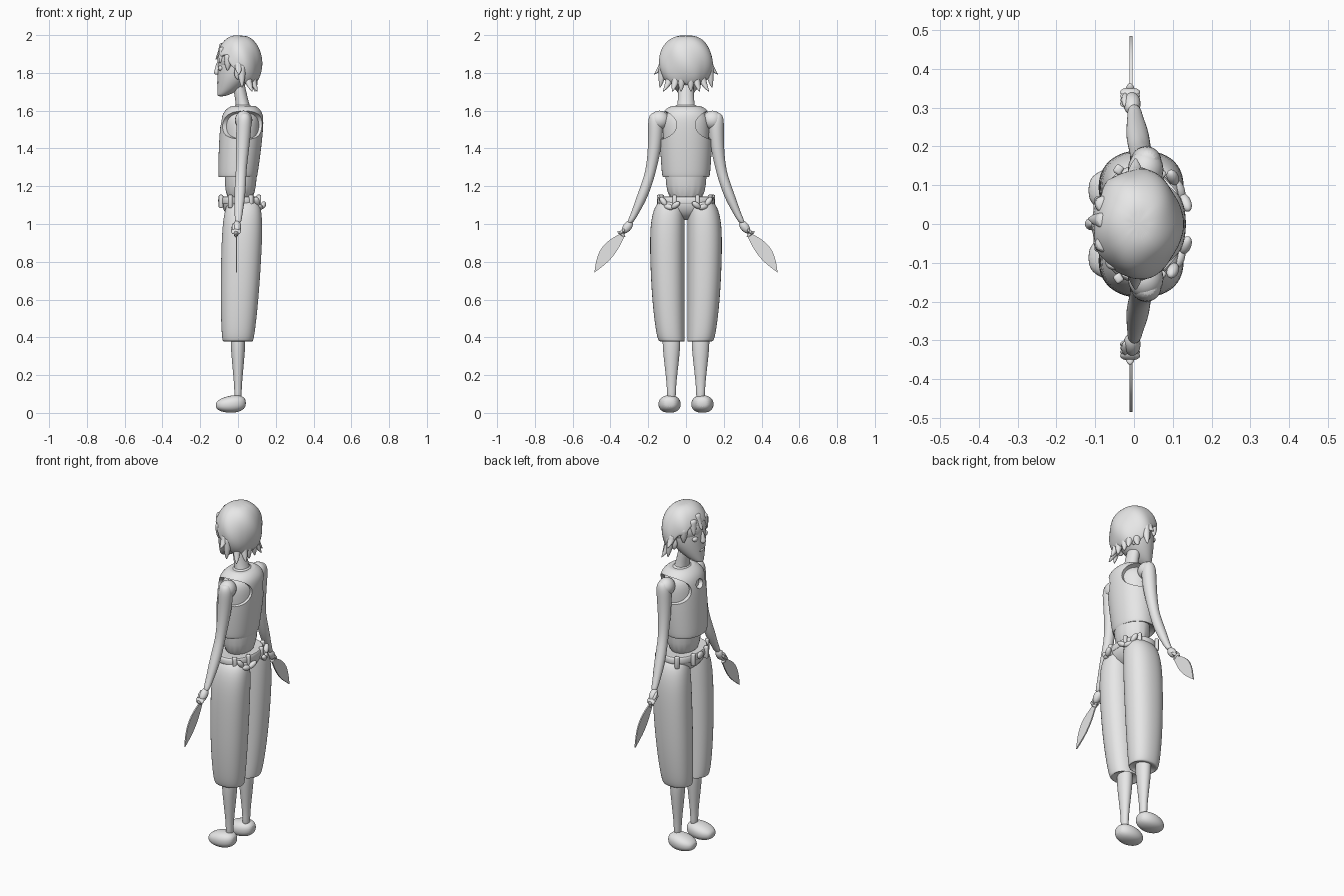
import bpy, bmesh
from math import sin, cos, pi, radians
from mathutils import Vector, Matrix

default_cube = bpy.data.objects.get("Cube")
if default_cube:
    bpy.data.objects.remove(default_cube)

GREY = (.8, .8, .8, 1)
clay = bpy.data.materials.new("plain grey")
clay.use_nodes = True
clay.diffuse_color = GREY
clay.node_tree.nodes["Principled BSDF"].inputs["Base Color"].default_value = GREY


def shade(ob):
    bpy.ops.object.select_all(action='DESELECT')
    ob.select_set(True)
    bpy.context.view_layer.objects.active = ob
    bpy.ops.object.shade_smooth_by_angle(angle=radians(50))


def finish(name, bm, subsurf=0, mirror=False):
    """Turn a bmesh into a shaded object, optionally subdivided and mirrored across y."""
    bmesh.ops.recalc_face_normals(bm, faces=bm.faces)
    mesh = bpy.data.meshes.new(name)
    bm.to_mesh(mesh)
    bm.free()
    mesh.materials.append(clay)
    ob = bpy.data.objects.new(name, mesh)
    bpy.context.scene.collection.objects.link(ob)
    shade(ob)
    if subsurf:
        modifier = ob.modifiers.new("smooth", 'SUBSURF')
        modifier.levels = modifier.render_levels = subsurf
    if mirror:
        modifier = ob.modifiers.new("mirror", 'MIRROR')
        modifier.use_axis = (False, True, False)
        modifier.use_mirror_merge = False
    return ob


def bridge(bm, rings):
    """Skin a list of vertex rings and cap both ends."""
    for lower, upper in zip(rings, rings[1:]):
        for i in range(len(lower)):
            bm.faces.new((lower[i - 1], lower[i], upper[i], upper[i - 1]))
    bm.faces.new(rings[0])
    bm.faces.new(rings[-1])


def loft(name, sections, u, v, power=2, mirror=False, segments=16):
    """Sections are (centre, radius along u, radius along v)."""
    bm = bmesh.new()
    rings = []
    for centre, ru, rv in sections:
        ring = []
        for k in range(segments):
            c, s = cos(2 * pi * k / segments), sin(2 * pi * k / segments)
            f = (abs(c) ** power + abs(s) ** power) ** (-1 / power)
            ring.append(bm.verts.new(centre + u * c * f * ru + v * s * f * rv))
        rings.append(ring)
    bridge(bm, rings)
    return finish(name, bm, subsurf=2, mirror=mirror)


X, Y, Z = Matrix.Identity(3)


def column(name, rows, x=0, lean=0, depth=1, y=lambda z, width: 0, **options):
    """Upright loft from (height, half width) rows; lean moves it in x as it rises."""
    base = rows[0][0]
    sections = [(Vector((x + lean * (z - base), y(z, width), z)), width * depth, width)
                for z, width in rows]
    return loft(name, sections, X, Y, **options)


def placed(location, size, tilt, turn):
    return (Matrix.Translation(location) @ Matrix.Rotation(turn, 4, 'Z')
            @ Matrix.Rotation(tilt, 4, 'X') @ Matrix.Diagonal((*size, 1)))


def ball(name, location, size, tilt=0, turn=0, mirror=False):
    bm = bmesh.new()
    bmesh.ops.create_uvsphere(bm, u_segments=20, v_segments=12, radius=1,
                              matrix=placed(location, size, tilt, turn))
    return finish(name, bm, mirror=mirror)


def box(name, location, size, turn=0, mirror=False):
    bm = bmesh.new()
    bmesh.ops.create_cube(bm, size=1, matrix=placed(location, size, 0, turn))
    bmesh.ops.bevel(bm, geom=bm.edges[:], offset=.006, segments=2, affect='EDGES', profile=.5)
    return finish(name, bm, mirror=mirror)


# Torso, neck and head
column("torso", [(1.1, .11), (1.3, .11), (1.5, .13), (1.57, .12), (1.6, .08), (1.64, .05)],
       x=.01, lean=.03, depth=.78)
column("neck", [(1.58, .06), (1.63, .045), (1.7, .042), (1.8, .04)], x=.035, lean=-.2, depth=.8)
face_rows = [(1.675, .02), (1.69, .04), (1.72, .065), (1.78, .1), (1.85, .11), (1.9, .1)]
face_sections = [(Vector((width - .11, 0, z)), width, width) for z, width in face_rows]
loft("face", face_sections, X, Y)
ball("skull", (0, 0, 1.87), (.11, .115, .1))
column("nose", [(1.79, .01), (1.8, .018), (1.82, .014), (1.86, .008)], x=-.112, lean=.1)
ball("mouth", (-.1, 0, 1.75), (.012, .026, .009))
ball("eye", (-.09, .045, 1.825), (.015, .02, .015), mirror=True)
ball("ear", (0, .112, 1.8), (.02, .014, .035), mirror=True)

# Hair cap, with a ragged hairline that drops from the brow to the nape
bm = bmesh.new()
segments, rows = 40, 12
rings = []
for row in range(1, rows + 2):
    ring = []
    tucked = row > rows
    for k in range(segments):
        angle = 2 * pi * k / segments
        drop = min(max((min(angle, 2 * pi - angle) - .5) / 1.5, 0), 1)
        hairline = 1.25 + 1.2 * drop ** 1.5 + .1 * sin(9 * angle) + .05 * sin(17 * angle)
        fall = hairline * min(row, rows) / rows
        lumps = 1 + .03 * sin(5 * angle + 3 * fall) * sin(fall)
        reach = sin(fall) ** .8 * (.86 if tucked else lumps)
        ring.append(bm.verts.new((.007 - .12 * cos(angle) * reach, .143 * sin(angle) * reach,
                                  1.85 + .15 * cos(fall) + .01 * tucked)))
    rings.append(ring)
bridge(bm, rings)
finish("hair_cap", bm, subsurf=1)


def lock(name, angle, top, bottom, inner, outer, mirror=True):
    """Tapered lock of hair, placed by its angle from the brow."""
    outward = Vector((-cos(angle) * .85, sin(angle), 0))
    sections = []
    for step in range(5):
        t = step / 4
        height = top + (bottom - top) * t
        width = .022 * (1 - t ** 3) + .002
        centre = outward * (inner + (outer - inner) * t * t) + Z * height
        sections.append((centre, width, width))
    loft(name, sections, X, Y, mirror=mirror, segments=8)


# Loose locks around the nape, temples and brow
for angle, flare in ((2.2, .15), (2.6, .14), (2.9, .11)):
    lock("nape_lock", angle, 1.8, 1.7, .1, flare)
lock("side_lock", 1.75, 1.85, 1.72, .125, .14)
lock("side_flick", 1.6, 1.86, 1.79, .12, .17)
lock("temple_lock", 1, 1.9, 1.81, .115, .12)
lock("fringe_lock", .5, 1.94, 1.85, .105, .13)
lock("fringe_sweep", .1, 1.96, 1.87, .09, .14, mirror=False)

# Cropped top, cut open at the arms and at the chest
top = column("cropped_top", [(1.27, .1), (1.24, .125), (1.26, .13), (1.4, .14), (1.55, .144),
                             (1.6, .125), (1.63, .075), (1.62, .05)],
             lean=.08, depth=.82, power=2.2)
cutters = [ball("armhole_cutter", (.045, side * .15, 1.525), (.2, .112, .078)) for side in (1, -1)]
cutters.append(ball("chest_cutter", (-.12, 0, 1.545), (.07, .035, .03)))
for cutter in cutters:
    cut = top.modifiers.new("cut", 'BOOLEAN')
    cut.operation, cut.object, cut.solver = 'DIFFERENCE', cutter, 'EXACT'
shade(top)
for name in [modifier.name for modifier in top.modifiers]:
    bpy.ops.object.modifier_apply(modifier=name)
shade(top)
for cutter in cutters:
    bpy.data.objects.remove(cutter)

# Arms swing outward in a gentle curve; hands grip the knives
column("arm", [(1, .018), (1.05, .02), (1.14, .031), (1.24, .029), (1.3, .029), (1.4, .036),
               (1.5, .041), (1.56, .04), (1.59, .02)],
       lean=.06, y=lambda z, width: .16 + .56 * (1.5 - z) ** 2, mirror=True)
ball("shoulder", (.03, .14, 1.55), (.046, .052, .05), mirror=True)
ball("hand", (-.005, .31, .985), (.022, .023, .038), tilt=.65, mirror=True)
for i in range(4):
    ball("finger", (-.01, .31 + .01 * i, .98 - .007 * i), (.026, .009, .017), tilt=.6, mirror=True)
ball("thumb", (-.023, .32, .985), (.009, .01, .025), tilt=.7, mirror=True)

# Knives: handle, guard and a curved blade that tapers to its tip
ball("knife_handle", (-.01, .325, .965), (.01, .012, .045), tilt=.65, mirror=True)
ball("knife_guard", (-.01, .342, .947), (.012, .025, .009), tilt=.65, mirror=True)
heel, tip = Vector((-.011, .336, .94)), Vector((-.011, .485, .743))
across = (tip - heel).cross(X).normalized()
if across.y < 0:
    across.negate()
spine, edge = [], []
for step in range(9):
    t = step / 9
    middle = heel.lerp(tip, t)
    spine.append(middle + across * (.04 * sin(pi * t) + .015 * (1 - t)))
    edge.append(middle - across * (.02 * sin(pi * t) + .012 * (1 - t)))
bm = bmesh.new()
blade = bm.faces.new([bm.verts.new(point) for point in spine + [tip] + edge[::-1]])
extruded = bmesh.ops.extrude_face_region(bm, geom=[blade])["geom"]
bmesh.ops.translate(bm, vec=X * .007, verts=[v for v in extruded if isinstance(v, bmesh.types.BMVert)])
finish("knife_blade", bm, mirror=True)

# Baggy trousers: the inner seams hang straight, the outer seams bulge
column("trouser_leg", [(.4, .04), (.376, .066), (.38, .07), (.43, .077), (.6, .087), (.8, .092),
                       (1, .093), (1.1, .08), (1.13, .06)],
       lean=.04, depth=1.17, y=lambda z, width: width + .007, power=2.4, mirror=True)
column("trouser_seat", [(1.02, .05), (1.05, .12), (1.1, .155), (1.15, .145), (1.14, .12)],
       x=.015, depth=.68, power=2.3)

# Waistband, belt loops, bunched pockets and buckle
column("waistband", [(1.11, .13), (1.1, .152), (1.12, .155), (1.15, .15), (1.14, .12)],
       x=.013, depth=.7, power=2.3)
for x, y, turn in ((-.09, .06, 0), (-.04, .14, 1), (.11, .06, 0), (.07, .13, -.8)):
    box("belt_loop", (x, y, 1.12), (.024, .022, .07), turn, mirror=True)
for y, z, tilt in ((.055, 1.1, -.6), (.09, 1.09, .2), (.12, 1.12, .9)):
    ball("pocket_fold", (.16 - .5 * y, y, z), (.015, .028, .015), tilt, turn=.4, mirror=True)
ball("buckle", (-.093, 0, 1.125), (.012, .026, .02), mirror=False)

# Shins and slippers
column("shin", [(.06, .024), (.13, .024), (.2, .031), (.3, .043), (.37, .049), (.44, .046)],
       depth=.82, y=lambda z, width: .077, mirror=True)
sections = []
steps = 7
for step in range(steps + 1):
    t = (step + .2) / (steps + .4)
    roundness = sin(pi * t) ** .35
    height = .053 - .014 * t
    sections.append((Vector((.047 - .17 * t, .087, height)), .06 * roundness, height * roundness))
loft("slipper", sections, Y, Z, power=2.5, mirror=True)
